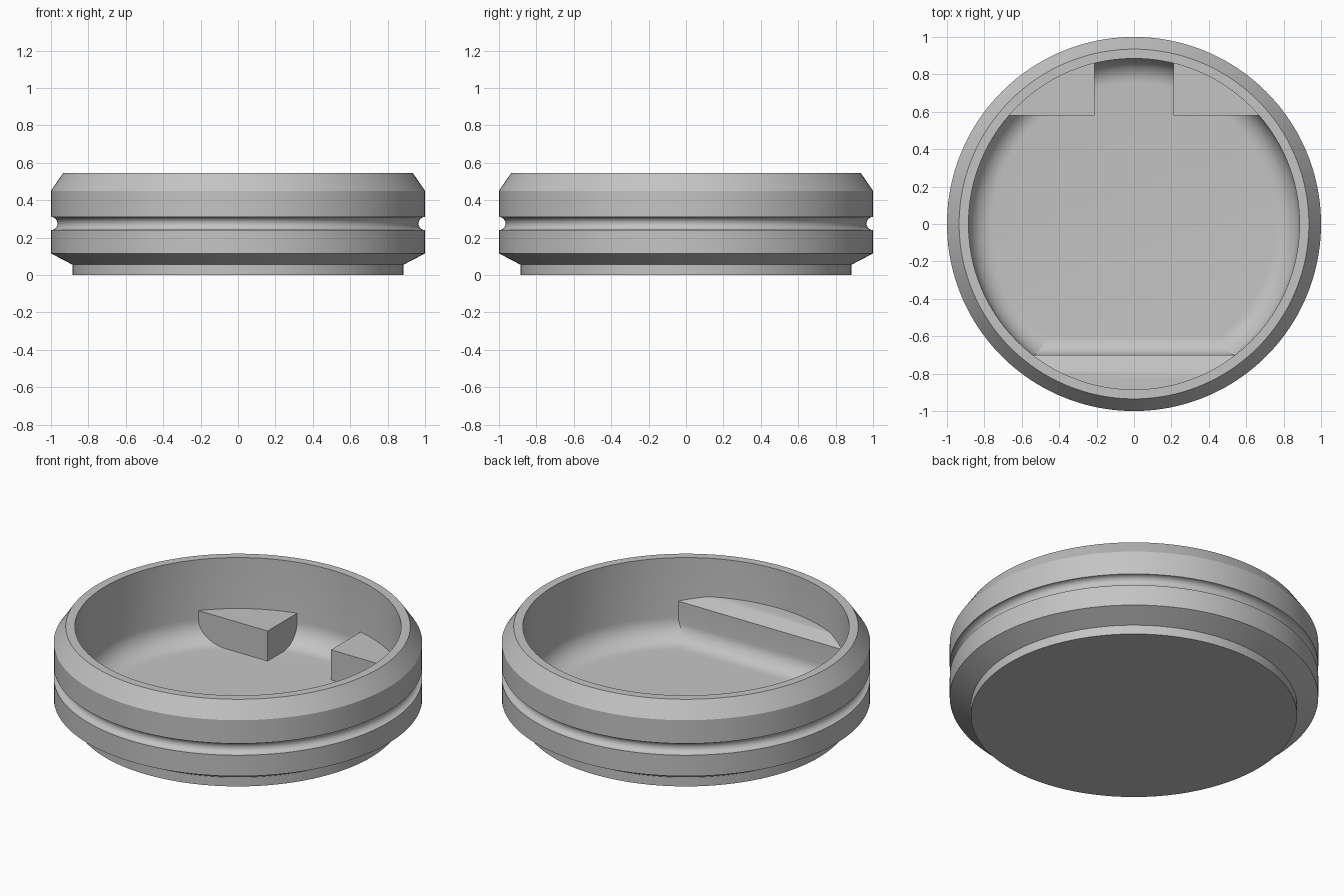
import bpy
import bmesh
from math import sin, cos, pi, radians

cube = bpy.data.objects.get("Cube")
if cube:
    bpy.data.objects.remove(cube, do_unlink=True)

SEGMENTS = 160
WALL_R = 0.885      # inner wall and foot radius
FLOOR = 0.06
TOP = 0.545

grey = bpy.data.materials.new("plain grey")
grey.use_nodes = True
colour = (0.55, 0.55, 0.55, 1)
grey.diffuse_color = colour
grey.node_tree.nodes["Principled BSDF"].inputs["Base Color"].default_value = colour


def arc(cx, cz, r, start, end, steps):
    """Points on an arc, angles in degrees."""
    angles = [radians(start + (end - start) * i / steps) for i in range(steps + 1)]
    return [(cx + r * cos(a), cz + r * sin(a)) for a in angles]


def make_object(name, bm):
    bmesh.ops.recalc_face_normals(bm, faces=bm.faces)
    mesh = bpy.data.meshes.new(name)
    bm.to_mesh(mesh)
    bm.free()
    mesh.materials.append(grey)
    obj = bpy.data.objects.new(name, mesh)
    bpy.context.collection.objects.link(obj)
    return obj


def select_only(obj):
    bpy.ops.object.select_all(action='DESELECT')
    obj.select_set(True)
    bpy.context.view_layer.objects.active = obj


def smooth(obj):
    select_only(obj)
    bpy.ops.object.shade_smooth_by_angle(angle=radians(25))


def lathe(name, profile):
    bm = bmesh.new()
    verts = [bm.verts.new((x, 0, z)) for x, z in profile]
    edges = [bm.edges.new(pair) for pair in zip(verts, verts[1:])]
    bmesh.ops.spin(bm, geom=verts + edges, cent=(0, 0, 0), axis=(0, 0, 1),
                   angle=2 * pi, steps=SEGMENTS)
    bmesh.ops.remove_doubles(bm, verts=bm.verts, dist=0.0001)
    return make_object(name, bm)


def prism(name, profile, x0, x1):
    """Extrude a (y, z) outline from x0 to x1."""
    bm = bmesh.new()
    face = bm.faces.new([bm.verts.new((x0, y, z)) for y, z in profile])
    new = bmesh.ops.extrude_face_region(bm, geom=[face])["geom"]
    moved = [v for v in new if isinstance(v, bmesh.types.BMVert)]
    bmesh.ops.translate(bm, verts=moved, vec=(x1 - x0, 0, 0))
    return make_object(name, bm)


# Turned dish: foot, flared underside, grooved side, bevelled rim, hollow
fillet = 0.13
dish_profile = [(0, 0), (WALL_R, 0), (WALL_R, 0.055), (1, 0.115)]
dish_profile += arc(1, 0.275, 0.035, 270, 90, 12)
dish_profile += [(1, 0.45), (0.935, TOP), (WALL_R, TOP)]
dish_profile += arc(WALL_R - fillet, FLOOR + fillet, fillet, 0, -90, 10)
dish_profile += [(0, FLOOR)]
smooth(lathe("dish", dish_profile))

# Helper cylinder that trims the inner parts to the wall
trim_r, base = WALL_R + 0.002, FLOOR - 0.002
trimmer = lathe("trim_helper", [(0, base), (trim_r, base), (trim_r, TOP), (0, TOP)])
trimmer.hide_render = True

# Two stop blocks at the back with a gap between them
block = [(0.58, 0), (1, 0), (1, 0.24), (0.58, 0.24)]
inner_parts = [prism("left_block", block, 0.21, 1),
               prism("right_block", block, -1, -0.21)]

# Front ledge with a sloped lip and a rounded foot
r = 0.1
ledge = [(-1, 0), (-0.7 + r, 0)]
ledge += arc(-0.7 + r, FLOOR + r, r, 270, 180, 8)
ledge += [(-0.7, 0.285), (-0.79, 0.315), (-1, 0.315)]
inner_parts.append(prism("front_ledge", ledge, -1, 1))

for part in inner_parts:
    trim = part.modifiers.new("trim", 'BOOLEAN')
    trim.operation = 'INTERSECT'
    trim.solver = 'EXACT'
    trim.object = trimmer
    select_only(part)
    bpy.ops.object.modifier_apply(modifier=trim.name)
    smooth(part)

bpy.data.objects.remove(trimmer, do_unlink=True)
